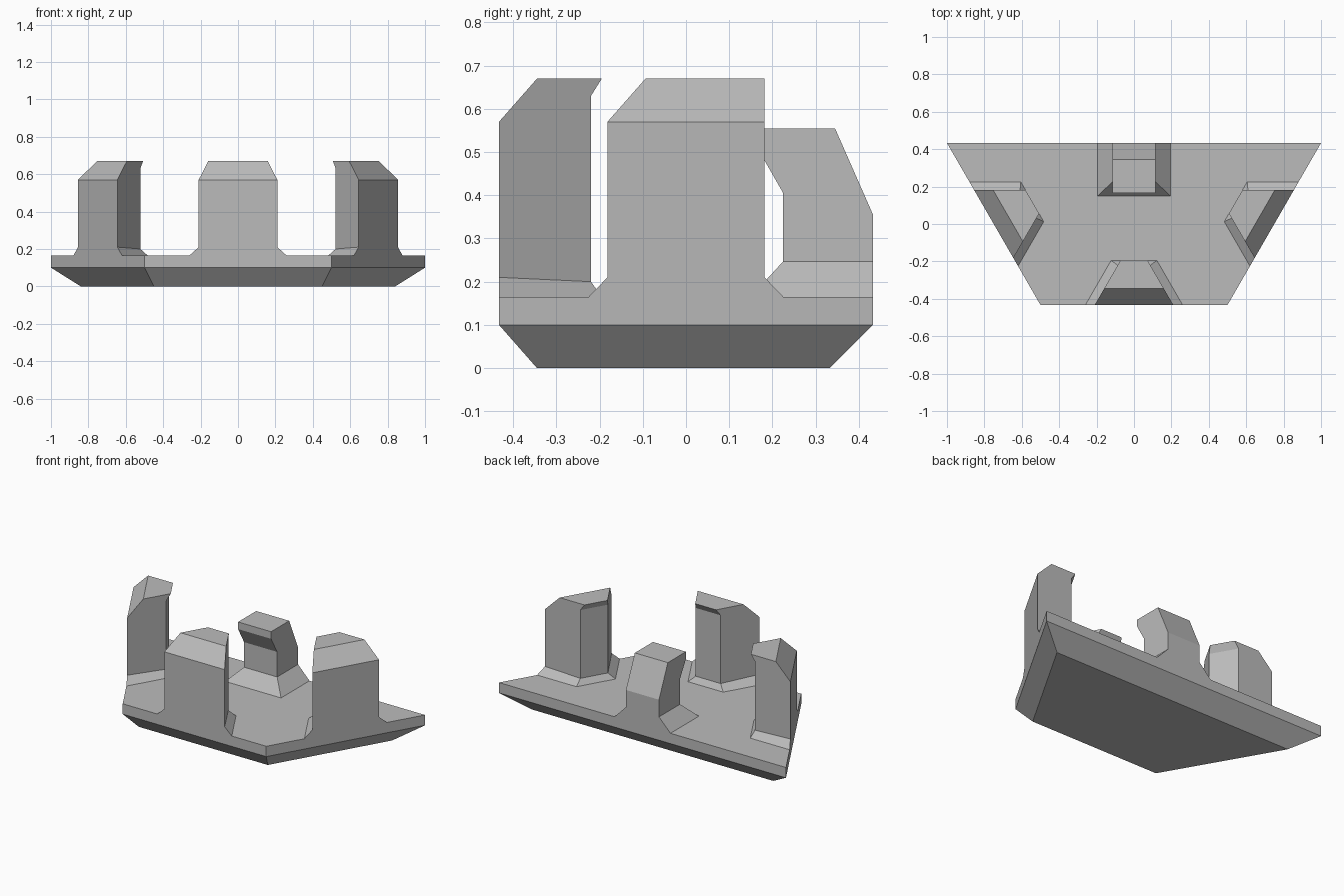
import bpy, bmesh, math
from mathutils import Matrix, Vector

cube = bpy.data.objects.get("Cube")
if cube:
    bpy.data.objects.remove(cube, do_unlink=True)

# Single stone colour
GREY = (0.5, 0.5, 0.5, 1)
stone = bpy.data.materials.new("stone grey")
stone.use_nodes = True
stone.diffuse_color = GREY
stone.node_tree.nodes["Principled BSDF"].inputs["Base Color"].default_value = GREY

APOTHEM = math.sqrt(3) / 2
BACK = APOTHEM / 2          # y of the straight back edge
FLOOR = 0.165               # height of the walkway
SLOPE = math.tan(math.radians(30))


def loft(name, rings, matrix=Matrix()):
    """Closed solid through rings with equal point counts."""
    bm = bmesh.new()
    loops = [[bm.verts.new(matrix @ Vector(p)) for p in ring] for ring in rings]
    n = len(loops[0])
    for low, high in zip(loops, loops[1:]):
        for i in range(n):
            j = (i + 1) % n
            bm.faces.new((low[i], low[j], high[j], high[i]))
    bm.faces.new(loops[0][::-1])
    bm.faces.new(loops[-1])
    bmesh.ops.recalc_face_normals(bm, faces=bm.faces)
    mesh = bpy.data.meshes.new(name)
    bm.to_mesh(mesh)
    bm.free()
    mesh.materials.append(stone)
    obj = bpy.data.objects.new(name, mesh)
    bpy.context.collection.objects.link(obj)
    return obj


# Half-hexagon base with a bevelled underside
def half_hexagon(z, inset=0, back_inset=0):
    y_front, y_back = inset - BACK, BACK - back_inset
    x_front = 0.5 - inset * SLOPE
    x_back = x_front + (y_back - y_front) * SLOPE
    return [(-x_front, y_front, z), (x_front, y_front, z),
            (x_back, y_back, z), (-x_back, y_back, z)]


loft("base", [half_hexagon(0, 0.088, 0.1), half_hexagon(0.1), half_hexagon(FLOOR)])


# Wedge-shaped battlements with flared feet, one per outer side
def battlement_ring(outer, inner, flare=0):
    """outer and inner are (depth from the outer edge, height)."""
    pts = []
    for (depth, z), signs in ((outer, (-1, 1)), (inner, (1, -1))):
        width = 0.21 + flare - depth * SLOPE
        pts += [(s * width, depth - APOTHEM, z) for s in signs]
    return pts


rings = [battlement_ring((0, FLOOR), (0.238, FLOOR), 0.05),
         battlement_ring((0, 0.21), (0.213, 0.2)),
         battlement_ring((0, 0.57), (0.213, 0.63)),
         battlement_ring((0.088, 0.67), (0.238, 0.67))]
for name, angle in (("right", -60), ("front", 0), ("left", 60)):
    place = Matrix.Translation((0, BACK, 0)) @ Matrix.Rotation(math.radians(angle), 4, "Z")
    loft(name + "_battlement", rings, place)

# Rear post: side profile extruded across x
profile = [(BACK, FLOOR), (BACK, 0.355), (0.345, 0.555), (0.165, 0.555),
           (0.165, 0.51), (0.225, 0.405), (0.225, FLOOR)]
loft("rear_post", [[(x, y, z) for y, z in profile] for x in (-0.115, 0.115)])


# Flared foot of the rear post
def foot_ring(half, front, z):
    return [(-half, front, z), (half, front, z), (half, BACK, z), (-half, BACK, z)]


loft("rear_post_foot", [foot_ring(0.195, 0.15, FLOOR), foot_ring(0.115, 0.225, 0.247)])
